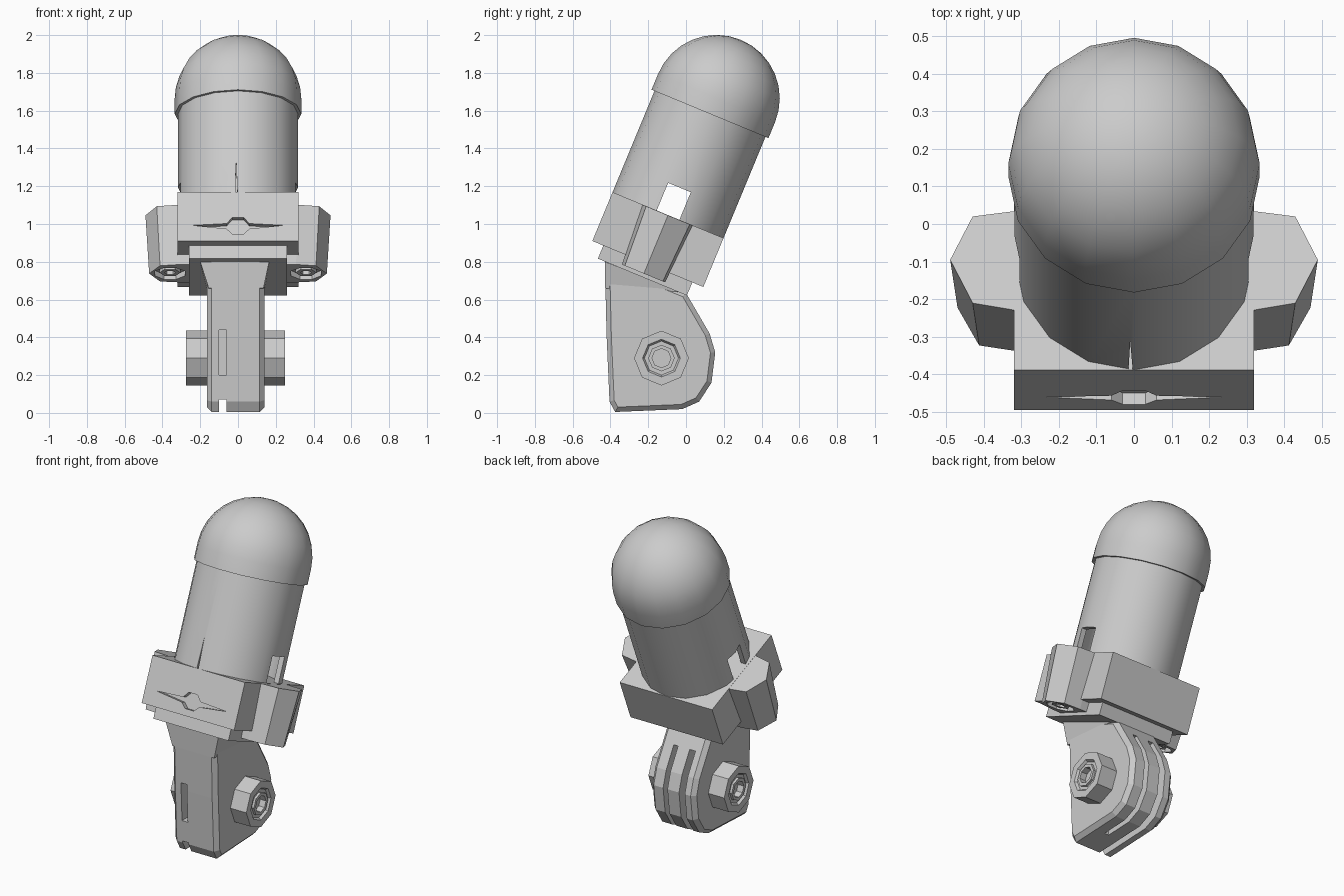
import bpy, bmesh, math
from mathutils import Matrix, Vector

if "Cube" in bpy.data.objects:
    bpy.data.objects.remove(bpy.data.objects["Cube"])

# Single grey plastic material
GREY = (0.6, 0.6, 0.6, 1)
plastic = bpy.data.materials.new("grey_plastic")
plastic.use_nodes = True
plastic.diffuse_color = GREY
for node in plastic.node_tree.nodes:
    if node.type == "BSDF_PRINCIPLED":
        node.inputs["Base Color"].default_value = GREY

# Leaning frame of the head: origin on top of the clamp block
HEAD = Matrix.Translation((0, -0.095, 1.047)) @ Matrix.Rotation(math.radians(-22.5), 4, "X")
WORLD = Matrix.Identity(4)


def finish(name, bm, matrix):
    bmesh.ops.remove_doubles(bm, verts=bm.verts, dist=1e-5)
    bmesh.ops.recalc_face_normals(bm, faces=bm.faces)
    bm.transform(matrix)
    mesh = bpy.data.meshes.new(name)
    bm.to_mesh(mesh)
    bm.free()
    mesh.materials.append(plastic)
    obj = bpy.data.objects.new(name, mesh)
    bpy.context.collection.objects.link(obj)
    return obj


def prism(name, pts, lo, hi, axis="z", matrix=WORLD, taper=(1, 1), bevel=0):
    """Extrude a 2D outline along an axis; taper scales the low end."""
    place = {"x": lambda a, b, t: (t, a, b),
             "y": lambda a, b, t: (a, t, b),
             "z": lambda a, b, t: (a, b, t)}[axis]
    bm = bmesh.new()
    low = [bm.verts.new(place(a * taper[0], b * taper[1], lo)) for a, b in pts]
    high = [bm.verts.new(place(a, b, hi)) for a, b in pts]
    caps = [bm.faces.new(low), bm.faces.new(high)]
    for i in range(len(pts)):
        j = (i + 1) % len(pts)
        bm.faces.new((low[i], low[j], high[j], high[i]))
    if bevel:
        bmesh.ops.recalc_face_normals(bm, faces=bm.faces)
        edges = list({e for f in caps for e in f.edges})
        bmesh.ops.bevel(bm, geom=edges, offset=bevel, segments=1, affect="EDGES")
    return finish(name, bm, matrix)


def box(name, x, y, z, matrix=WORLD):
    return prism(name, [(x[0], y[0]), (x[1], y[0]), (x[1], y[1]), (x[0], y[1])],
                 z[0], z[1], "z", matrix)


def ngon(n, r, cx=0, cy=0):
    return [(cx + r * math.cos(math.tau * (i + 0.5) / n),
             cy + r * math.sin(math.tau * (i + 0.5) / n)) for i in range(n)]


def lathe(name, profile, n, matrix, closed=False):
    """Turn (radius, height) points about z."""
    bm = bmesh.new()
    rings = [[bm.verts.new((r * math.cos(math.tau * i / n), r * math.sin(math.tau * i / n), h))
              for i in range(n)] for r, h in profile]
    pairs = list(zip(rings, rings[1:]))
    if closed:
        pairs.append((rings[-1], rings[0]))
    for a, b in pairs:
        for i in range(n):
            j = (i + 1) % n
            bm.faces.new((a[i], a[j], b[j], b[i]))
    return finish(name, bm, matrix)


def cut(obj, cutter):
    mod = obj.modifiers.new("cut", "BOOLEAN")
    mod.operation = "DIFFERENCE"
    mod.solver = "EXACT"
    mod.object = cutter
    graph = bpy.context.evaluated_depsgraph_get()
    mesh = bpy.data.meshes.new_from_object(obj.evaluated_get(graph))
    obj.modifiers.clear()
    obj.data = mesh
    bpy.data.objects.remove(cutter)


def smooth(obj):
    bpy.ops.object.select_all(action="DESELECT")
    obj.select_set(True)
    bpy.context.view_layer.objects.active = obj
    bpy.ops.object.shade_smooth_by_angle(angle=math.radians(35))


# Hollow tube with side windows and a thin front slit
tube = lathe("tube", [(0.285, -0.02), (0.318, -0.02), (0.318, 0.59), (0.285, 0.59)],
             16, HEAD, closed=True)
cut(tube, box("window_cutter", (-0.5, 0.5), (-0.065, 0.065), (-0.1, 0.158), HEAD))
cut(tube, prism("slit_cutter", [(-0.017, -0.1), (0, -0.1), (-0.01, 0.19)],
                -0.4, -0.2, "y", HEAD))
smooth(tube)

# Domed cap
dome = [(0.335 * math.cos(a), 0.67 + 0.335 * math.sin(a))
        for a in (math.pi / 2 * i / 8 for i in range(8))]
cap = lathe("domed_cap", [(0, 0.58), (0.335, 0.58)] + dome + [(0, 1.005)], 16, HEAD)
smooth(cap)

# Clamp block with a pointed recess in its front
block = box("clamp_block", (-0.32, 0.32), (-0.318, 0.318), (-0.28, 0), HEAD)
upper = [(-0.24, -0.19), (-0.06, -0.18), (-0.03, -0.145), (0.03, -0.145), (0.06, -0.18), (0.24, -0.19)]
lower = [(0.06, -0.21), (0.03, -0.24), (-0.03, -0.24), (-0.06, -0.21)]
cut(block, prism("recess_cutter", upper + lower, -0.4, -0.285, "y", HEAD))
box("base_plate", (-0.26, 0.26), (-0.255, 0.255), (-0.355, -0.27), HEAD)

# Screw lugs on both sides, each with a sunken nut underneath
for side, word in ((1, "left"), (-1, "right")):
    outline = [(0.24, -0.145), (0.32, -0.145), (0.43, -0.125), (0.49, 0),
               (0.43, 0.125), (0.32, 0.14), (0.24, 0.14)]
    lug = prism(word + "_lug", [(side * x, y) for x, y in outline],
                -0.335, -0.001, "z", HEAD, taper=(0.96, 0.87))
    cut(lug, prism("nut_cutter", ngon(8, 0.085, side * 0.36), -0.4, -0.305, "z", HEAD))
    lathe(word + "_lug_nut", [(0.055, -0.31), (0.055, -0.33), (0.03, -0.33), (0.03, -0.31)],
          6, HEAD @ Matrix.Translation((side * 0.36, 0, 0)), closed=True)

# Hinge bracket with rounded back, chamfered rims and slots between the prongs
profile = [(-0.43, 0.81), (-0.42, 0.4), (-0.405, 0.06), (-0.375, 0.005), (-0.02, 0.02),
           (0.07, 0.06), (0.135, 0.16), (0.155, 0.32), (0.125, 0.42), (0, 0.635)]
bracket = prism("hinge_bracket", profile, -0.165, 0.14, "x", bevel=0.025)
for x, y, z in (((-0.1, -0.06), (-0.2, 0.3), (-0.1, 0.55)),
                ((-0.1, -0.06), (-0.6, 0.3), (-0.1, 0.07)),
                ((-0.1, -0.06), (-0.6, -0.34), (0.2, 0.44)),
                ((0.02, 0.05), (-0.2, 0.3), (-0.1, 0.55))):
    cut(bracket, box("slot_cutter", x, y, z))

# Flare where the bracket meets the base plate
bm = bmesh.new()
for p in ((-0.2, -0.43, 0.8), (0.165, -0.43, 0.8), (-0.155, -0.428, 0.66), (0.135, -0.428, 0.66),
          (-0.16, -0.02, 0.64), (0.138, -0.02, 0.64)):
    bm.verts.new(Vector(p))
bmesh.ops.convex_hull(bm, input=bm.verts)
finish("bracket_flare", bm, WORLD)

# Pivot bolt: shaft plus an eight-sided knob with a sunken face at each end
PIVOT = Matrix.Translation((0, -0.13, 0.29))
prism("pivot_shaft", ngon(8, 0.08), -0.16, 0.135, "x", PIVOT)
for word, inner, outer in (("left", 0.13, 0.25), ("right", 0.155, 0.275)):
    turn = Matrix.Rotation(math.pi / 2 if word == "left" else -math.pi / 2, 4, "Y")
    knob = [(0, inner), (0.145, inner), (0.145, outer), (0.1, outer), (0.09, outer - 0.015),
            (0.07, outer - 0.015), (0.07, outer), (0.05, outer), (0.05, outer - 0.04),
            (0, outer - 0.04)]
    lathe(word + "_knob", knob, 8, PIVOT @ turn)
